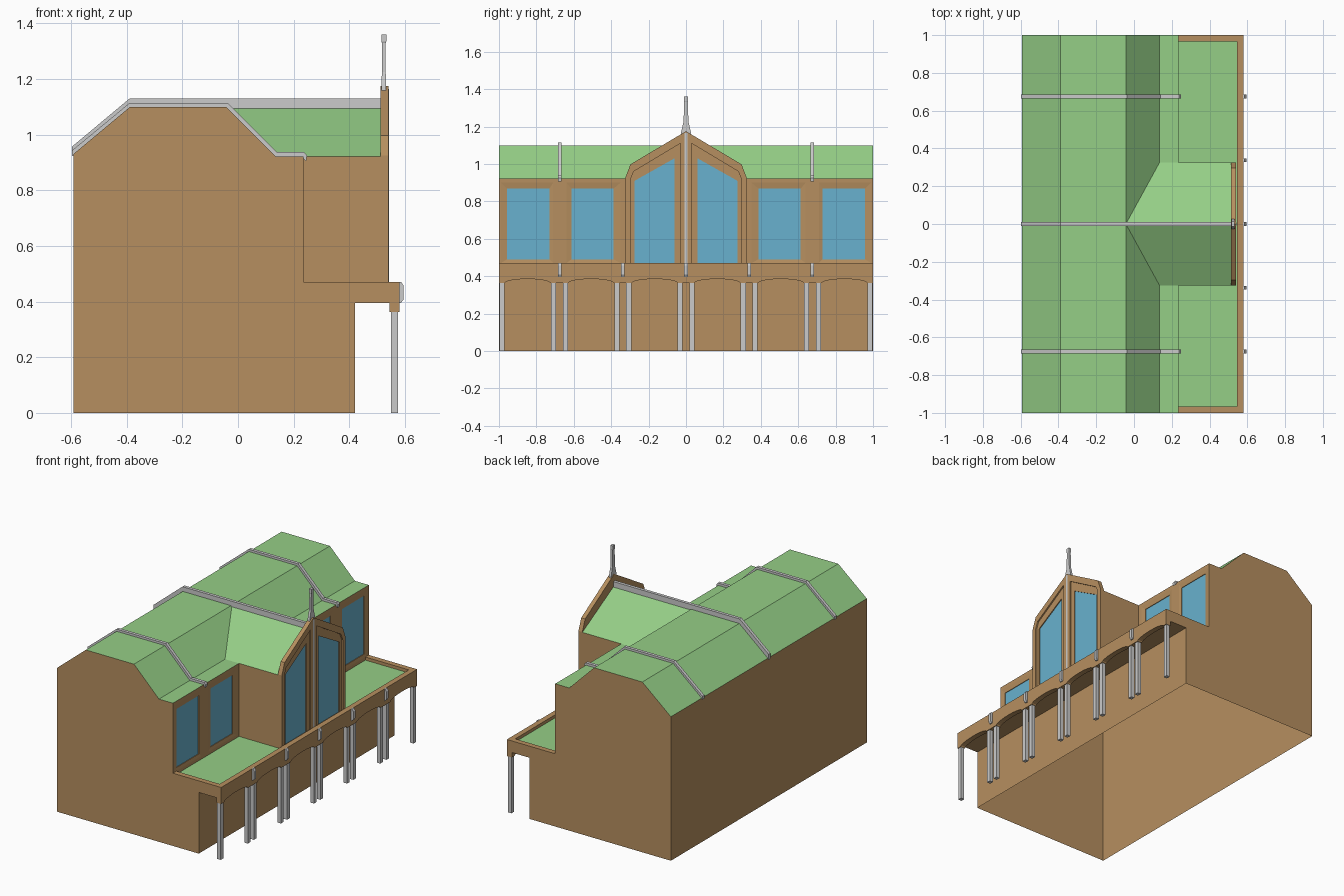
import bpy, bmesh, math

if "Cube" in bpy.data.objects:
    bpy.data.objects.remove(bpy.data.objects["Cube"])


def material(name, rgb):
    m = bpy.data.materials.new(name)
    m.diffuse_color = (*rgb, 1)
    m.use_nodes = True
    m.node_tree.nodes["Principled BSDF"].inputs["Base Color"].default_value = m.diffuse_color
    return m


BROWN = material("timber_brown", (0.47, 0.275, 0.115))
GREEN = material("roof_green", (0.30, 0.62, 0.24))
BLUE = material("glass_blue", (0.14, 0.44, 0.62))
GREY = None


def loft(name, rings, mat, top_mat=None, cap_mat=None, drop=None):
    """Skin matching rings of points and cap both ends; drop(face) picks faces to leave open."""
    bm = bmesh.new()
    vs = [[bm.verts.new(p) for p in r] for r in rings]
    n = len(rings[0])
    for a, b in zip(vs, vs[1:]):
        for i in range(n):
            j = (i + 1) % n
            bm.faces.new((a[i], a[j], b[j], b[i]))
    first = bm.faces.new(vs[0])
    last = bm.faces.new(vs[-1])
    bmesh.ops.recalc_face_normals(bm, faces=bm.faces[:])
    if cap_mat:
        last.material_index = 1
    for f in bm.faces:
        f.normal_update()
        if top_mat and f.normal.z > 0.1:
            f.material_index = 1
    if drop == "back":
        bmesh.ops.delete(bm, geom=[first], context="FACES")
    elif drop == "base":
        base = [f for f in bm.faces if all(v.co.z < 0.001 for v in f.verts)]
        bmesh.ops.delete(bm, geom=base, context="FACES")
    me = bpy.data.meshes.new(name)
    bm.to_mesh(me)
    bm.free()
    for m in (mat, top_mat or cap_mat):
        if m:
            me.materials.append(m)
    ob = bpy.data.objects.new(name, me)
    bpy.context.collection.objects.link(ob)
    return ob


def along_y(name, pts, y0, y1, mat, top=None, drop=None):
    return loft(name, [[(x, y, z) for x, z in pts] for y in (y0, y1)], mat, top, drop=drop)


def along_x(name, pts, x0, x1, mat, top=None):
    return loft(name, [[(x, y, z) for y, z in pts] for x in (x0, x1)], mat, top)


def box(name, x0, x1, y0, y1, z0, z1, mat):
    return along_y(name, rect(x0, x1, z0, z1), y0, y1, mat)


def rect(a, b, c, d):
    return [(a, c), (b, c), (b, d), (a, d)]


def window_panel(name, side, steps):
    """Wall panel stepping inward through (outline, x) rings to a glass pane."""
    loft(name, [[(x, side * y, z) for y, z in p] for p, x in steps], BROWN, cap_mat=BLUE)


# main building: side profile with roof slopes and balcony floor, open underneath
along_y("main_building", [
    (-0.592, 0), (0.42, 0), (0.42, 0.395), (0.545, 0.395), (0.545, 0.45), (0.215, 0.45),
    (0.215, 0.915), (0.235, 0.915), (0.235, 0.922), (0.135, 0.922), (-0.043, 1.1),
    (-0.388, 1.1), (-0.592, 0.93)], -1, 1, BROWN, GREEN, "base")

# projecting centre bay whose gable roof meets the main slope in valleys
bay = [(-0.325, 0.45), (0.325, 0.45), (0.325, 0.922), (0, 1.1), (-0.325, 0.922)]
loft("centre_bay", [[(x, y, z) for x, (y, z) in zip((0.215, 0.215, 0.135, -0.043, 0.135), bay)],
                    [(0.515, y, z) for y, z in bay]], BROWN, GREEN, drop="back")

# balcony beam with shallow arches along its underside
beam = [(1, 0.47), (-1, 0.47), (-1, 0.363)]
half = [(0.045, 0.29), (0.385, 0.63), (0.725, 0.97)]
for a, b in sorted(half + [(-b, -a) for a, b in half]):
    for i in range(11):
        t = math.pi * i / 10
        beam.append(((a + b) / 2 - (b - a) / 2 * math.cos(t), 0.363 + 0.022 * math.sin(t)))
beam.append((1, 0.363))
along_x("arched_balcony_beam", beam, 0.545, 0.58, BROWN)

rib = [(-0.597, 0.943), (-0.39, 1.114), (-0.037, 1.114), (0.141, 0.937), (0.238, 0.937),
       (0.248, 0.926), (0.245, 0.905), (0.232, 0.917), (0.13, 0.917), (-0.047, 1.093),
       (-0.385, 1.093), (-0.597, 0.922)]

for s, label in ((-1, "left"), (1, "right")):
    # upper floor windows
    for k, (o, r, g) in enumerate((((0.325, 0.675), (0.35, 0.64), (0.387, 0.613)),
                                   ((0.675, 1.0), (0.71, 0.99), (0.73, 0.958)))):
        outer, rim, glass = rect(*o, 0.45, 0.915), rect(*r, 0.47, 0.9), rect(*g, 0.49, 0.868)
        window_panel(f"window_wall_{label}_{k}", s, [
            (outer, 0.215), (outer, 0.235), (rim, 0.235), (glass, 0.231), (glass, 0.227)])
    # gable facade halves
    outer = [(0, 0.45), (0.325, 0.45), (0.325, 0.925), (0.297, 0.998), (0, 1.175)]
    rim = [(0.03, 0.453), (0.297, 0.453), (0.297, 0.917), (0.28, 0.96), (0.03, 1.11)]
    glass = [(0.062, 0.456), (0.275, 0.456), (0.275, 0.908), (0.268, 0.914), (0.062, 1.03)]
    window_panel(f"gable_window_{label}", s, [
        (outer, 0.513), (outer, 0.541), (rim, 0.541), (rim, 0.532), (glass, 0.532), (glass, 0.526)])
    # balcony end parapet
    box(f"end_parapet_{label}", 0.235, 0.545, s * 0.965, s, 0.45, 0.47, BROWN)
    # side roof rib
    along_y(f"roof_rib_{label}", rib, s * 0.675 - 0.01, s * 0.675 + 0.01, GREY)
    # porch columns
    for k, y in enumerate((0.032, 0.306, 0.369, 0.645, 0.708, 0.984)):
        box(f"porch_column_{label}_{k}", 0.55, 0.575, s * y - 0.0135, s * y + 0.0135, 0, 0.366, GREY)

# ridge rib over the centre
along_y("ridge_rib", [(-0.597, 0.957), (-0.39, 1.13), (0.515, 1.13), (0.515, 1.093),
                      (-0.385, 1.093), (-0.597, 0.922)], -0.01, 0.01, GREY)

# brackets on the balcony beam
for k in range(5):
    y = 0.3375 * (k - 2)
    along_y(f"beam_bracket_{k}", [(0.578, 0.395), (0.586, 0.395), (0.595, 0.408), (0.595, 0.458),
                                  (0.586, 0.471), (0.578, 0.471)], y - 0.01, y + 0.01, GREY)

# spire on the gable and the strip running down the facade
loft("spire", [[(0.524 + sx * hx, sy * hy, z) for sx, sy in ((-1, -1), (1, -1), (1, 1), (-1, 1))]
               for hx, hy, z in ((0.008, 0.028, 1.155), (0.008, 0.026, 1.172), (0.007, 0.013, 1.225),
                                 (0.007, 0.01, 1.33), (0.009, 0.012, 1.335), (0.009, 0.012, 1.36))], GREY)
box("facade_strip", 0.528, 0.542, -0.007, 0.007, 0.45, 1.165, GREY)
